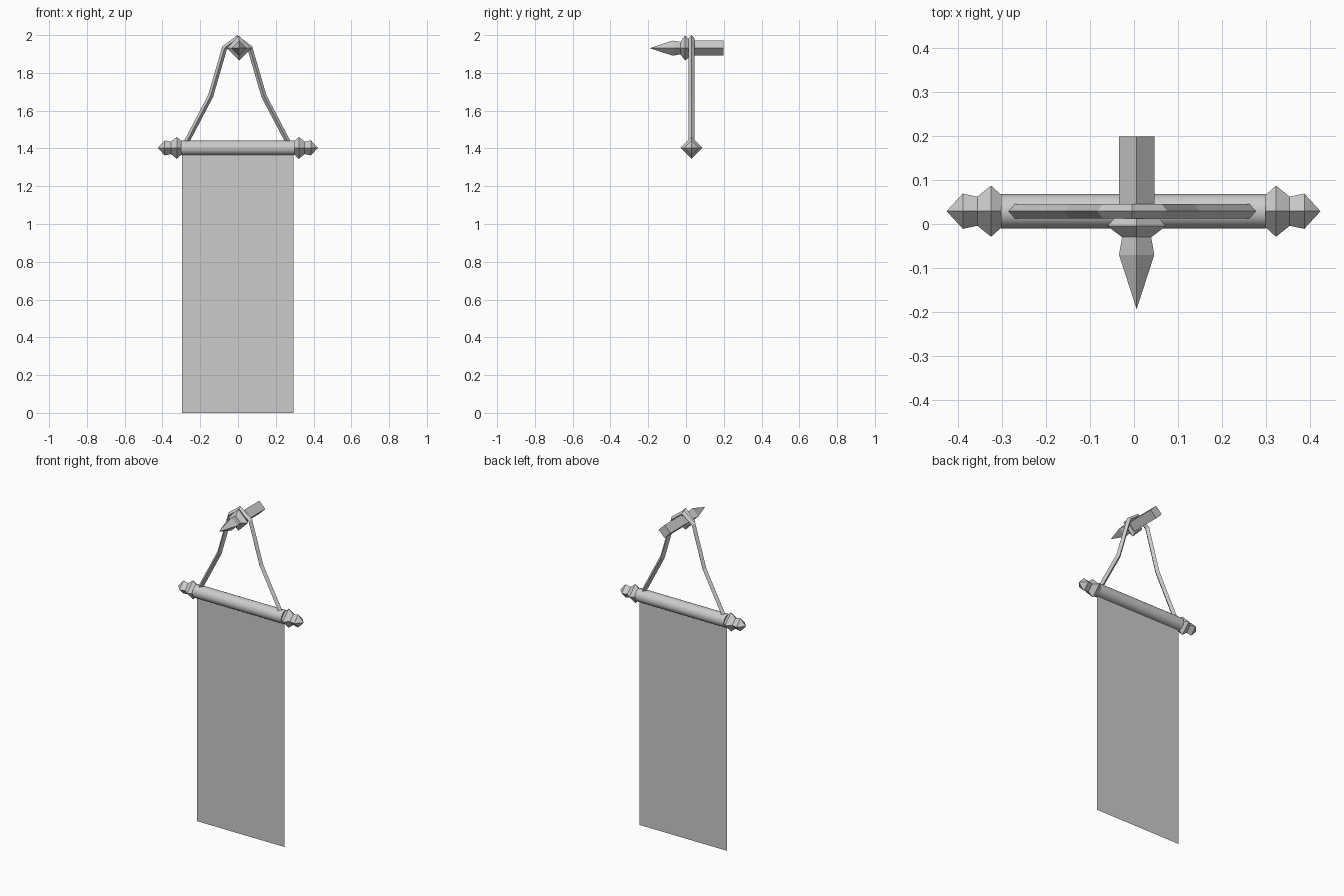
import bpy, bmesh, math
from mathutils import Vector

if "Cube" in bpy.data.objects:
    bpy.data.objects.remove(bpy.data.objects["Cube"])

ROD_Y, ROD_Z = 0.029, 1.403


def finish(bm, name):
    bmesh.ops.recalc_face_normals(bm, faces=bm.faces[:])
    me = bpy.data.meshes.new(name)
    bm.to_mesh(me)
    bm.free()
    ob = bpy.data.objects.new(name, me)
    bpy.context.collection.objects.link(ob)
    return ob


def skin(bm, rings):
    """Bridge successive vertex rings and cap both ends."""
    n = len(rings[0])
    for a, b in zip(rings, rings[1:]):
        for i in range(n):
            j = (i + 1) % n
            bm.faces.new((a[i], a[j], b[j], b[i]))
    bm.faces.new(rings[0])
    bm.faces.new(rings[-1])


def turned(name, profile, origin, axis, u, v, sides=4):
    """Turn a (distance, radius) profile around an axis."""
    bm = bmesh.new()
    o, axis, u, v = map(Vector, (origin, axis, u, v))
    rings = []
    for d, r in profile:
        ring = []
        for i in range(sides):
            t = math.tau * i / sides
            ring.append(bm.verts.new(o + axis * d + (u * math.cos(t) + v * math.sin(t)) * max(r, 1e-5)))
        rings.append(ring)
    skin(bm, rings)
    bmesh.ops.remove_doubles(bm, verts=bm.verts[:], dist=1e-4)
    return finish(bm, name)


# Smooth horizontal rod
rod = turned("rod", [(-0.3, 0.039), (0.3, 0.039)], (-0.002, ROD_Y, ROD_Z),
             (1, 0, 0), (0, 1, 0), (0, 0, 1), 32)
for p in rod.data.polygons:
    p.use_smooth = len(p.vertices) == 4

# Four-sided finials at both rod ends
finial = [(0.29, 0.033), (0.302, 0.039), (0.323, 0.058), (0.354, 0.033), (0.387, 0.040), (0.424, 0)]
for side, label in ((-1, "left"), (1, "right")):
    turned("finial_" + label, finial, (-0.001, ROD_Y, ROD_Z), (side, 0, 0), (0, 1, 0), (0, 0, 1))

# Wall peg with square shaft, flared collar and pointed front
peg = [(-0.198, 0.040), (-0.012, 0.040), (-0.012, 0.052), (0.005, 0.066),
       (0.030, 0.033), (0.070, 0.040), (0.193, 0)]
turned("wall_peg", peg, (0.006, 0, 1.931), (0, -1, 0), (1, 0, 0), (0, 0, 1))

# Cord looped over the peg: diamond section with mitred corners
half = [(0.276, 1.42), (0.141, 1.678), (0.067, 1.932)]
path = [(-x, z) for x, z in half] + [(0, 1.982)] + half[::-1]
path = [Vector((x - 0.004, 0, z)) for x, z in path]
bm = bmesh.new()
rings = []
for i, p in enumerate(path):
    d0 = (p - path[max(i - 1, 0)]).normalized()
    d1 = (path[min(i + 1, len(path) - 1)] - p).normalized()
    d = (d0 + d1).normalized()
    n = Vector((-d.z, 0, d.x))
    n *= 0.014 / max(d.dot(d1 if d1.length else d0), 0.5)
    c = p + Vector((0, ROD_Y, 0))
    y = Vector((0, 0.016, 0))
    rings.append([bm.verts.new(c + o) for o in (n, y, -n, -y)])
skin(bm, rings)
finish(bm, "cord")

# Thin hanging cloth
bm = bmesh.new()
bm.faces.new([bm.verts.new((x, ROD_Y, z)) for x, z in
              ((-0.297, 0), (0.293, 0), (0.293, ROD_Z), (-0.297, ROD_Z))])
finish(bm, "banner_cloth")
